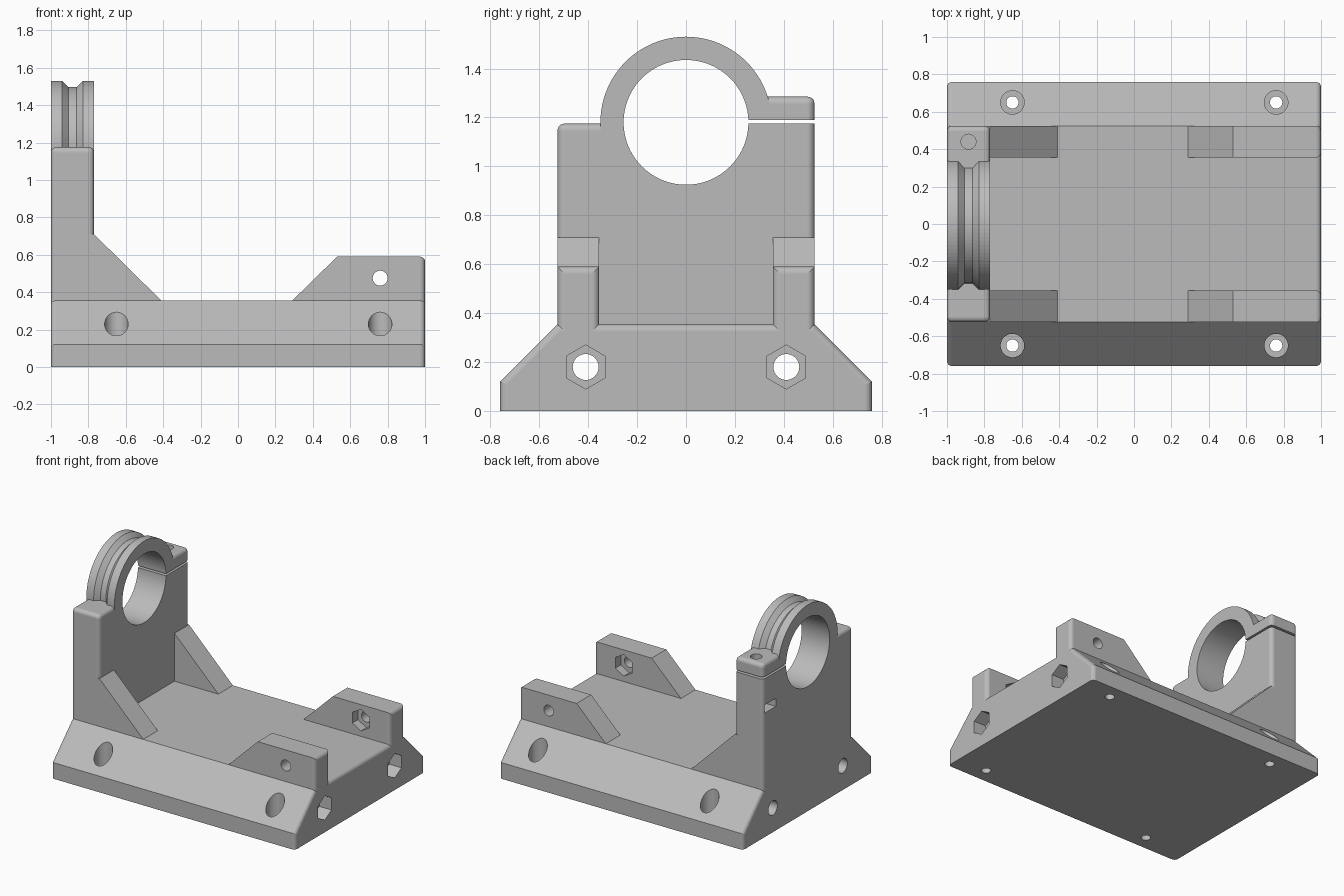
import bpy, bmesh, math

cube = bpy.data.objects.get("Cube")
if cube:
    bpy.data.objects.remove(cube, do_unlink=True)

grey = bpy.data.materials.new("matte_grey")
grey.use_nodes = True
colour = (0.5, 0.5, 0.5, 1)
grey.diffuse_color = colour
grey.node_tree.nodes["Principled BSDF"].inputs["Base Color"].default_value = colour


def finish(name, bm):
    bmesh.ops.recalc_face_normals(bm, faces=bm.faces)
    mesh = bpy.data.meshes.new(name)
    bm.to_mesh(mesh)
    bm.free()
    mesh.materials.append(grey)
    obj = bpy.data.objects.new(name, mesh)
    bpy.context.collection.objects.link(obj)
    return obj


def loft(name, loops, rounded=None, radius=0.028):
    """Skin matching loops of points, cap the ends, round the chosen edges."""
    bm = bmesh.new()
    rows = [[bm.verts.new(p) for p in loop] for loop in loops]
    count = len(rows[0])
    for a, b in zip(rows, rows[1:]):
        for i in range(count):
            j = (i + 1) % count
            bm.faces.new((a[i], a[j], b[j], b[i]))
    bm.faces.new(rows[0])
    bm.faces.new(rows[-1])
    bmesh.ops.recalc_face_normals(bm, faces=bm.faces)
    if rounded:
        edges = [e for e in bm.edges if rounded(e.verts[0].co, e.verts[1].co)]
        bmesh.ops.bevel(bm, geom=edges, offset=radius, offset_type='OFFSET',
                        segments=5, profile=0.5, affect='EDGES', clamp_overlap=True)
    return finish(name, bm)


def place(axis, t, a, b):
    return {'X': (t, a, b), 'Y': (a, t, b), 'Z': (a, b, t)}[axis]


def prism(name, axis, lo, hi, points, rounded=None):
    return loft(name, [[place(axis, t, a, b) for a, b in points] for t in (lo, hi)], rounded)


def rect(a0, a1, b0, b1):
    return [(a0, b0), (a1, b0), (a1, b1), (a0, b1)]


def ngon(n, a, b, r):
    turn = [math.pi / 2 + math.tau * i / n for i in range(n)]
    return [(a + r * math.cos(t), b + r * math.sin(t)) for t in turn]


def combine(target, tool, operation):
    mod = target.modifiers.new("combine", 'BOOLEAN')
    mod.operation = operation
    mod.solver = 'EXACT'
    mod.object = tool
    bpy.context.view_layer.objects.active = target
    bpy.ops.object.modifier_apply(modifier=mod.name)
    bpy.data.objects.remove(tool, do_unlink=True)


FOOT, DECK, SIDE, INNER, BURIED = 0.76, 0.355, 0.525, 0.355, 0.3
BACK, FRONT, BORE_Z = -1.0, -0.77, 1.18

# Base plate with sloped sides and rounded ends
half = [(FOOT, 0), (FOOT, 0.12), (SIDE, DECK)]
bracket = prism("clamp_bracket", 'X', -1, 1, half + [(-y, z) for y, z in reversed(half)],
                lambda p, q: p.x == q.x and p.z + q.z > 0.01)

# Upright wall, stepped up on one side for the clamp tab
wall = [(-SIDE, BURIED), (SIDE, BURIED), (SIDE, 1.285),
        (0.18, 1.285), (0.18, 1.175), (-SIDE, 1.175)]
parts = [prism("upright", 'X', BACK, FRONT, wall,
               lambda p, q: max(p.z, q.z) > BURIED + 0.01)]

# Clamp ring with a groove around its rim
rim = [(BACK, 0.35), (-0.94, 0.35), (-0.907, 0.317),
       (-0.863, 0.317), (-0.83, 0.35), (FRONT, 0.35)]
parts.append(loft("clamp_ring", [[(x, y, z) for y, z in ngon(96, 0, BORE_Z, r)]
                                 for x, r in rim]))

# Gussets behind the wall and ears at the far end, on both sides
gusset = [(-0.9, BURIED), (-0.41, BURIED), (-0.41, DECK), (FRONT, 0.71), (-0.9, 0.71)]
ear = [(0.29, BURIED), (1, BURIED), (1, 0.59), (0.53, 0.59), (0.29, DECK)]
for s in (-1, 1):
    parts.append(prism("gusset", 'Y', s * INNER, s * SIDE, gusset))
    parts.append(prism("ear", 'Y', s * INNER, s * SIDE, ear,
                       lambda p, q: p.x == q.x == 1 and max(p.z, q.z) > BURIED + 0.01))
for part in parts:
    combine(bracket, part, 'UNION')

# Bore, clamp slit, clamp screw hole and its nut slot
cuts = [
    prism("bore", 'X', -1.1, -0.7, ngon(96, 0, BORE_Z, 0.255)),
    prism("slit", 'X', -1.1, -0.7, rect(0.2, 0.6, 1.175, 1.19)),
    prism("clamp_screw", 'Z', 0.85, 1.4, ngon(32, -0.885, 0.44, 0.04)),
    prism("nut_slot", 'X', -1.1, -0.81, rect(0.375, 0.505, 0.92, 0.98)),
]
for s in (-1, 1):
    # Long rod holes with hexagonal pockets
    cuts.append(prism("rod_hole", 'X', -1.1, 1.1, ngon(48, s * 0.41, 0.18, 0.053)))
    cuts.append(prism("rod_nut", 'X', 0.9, 1.1, ngon(6, s * 0.41, 0.18, 0.09)))
    # Ear holes with hexagonal pockets on the inner faces
    cuts.append(prism("ear_hole", 'Y', s * 0.3, s * 0.6, ngon(32, 0.76, 0.475, 0.04)))
    cuts.append(prism("ear_nut", 'Y', s * 0.3, s * 0.42, ngon(6, 0.76, 0.475, 0.08)))
    # Counterbored mounting holes
    for x in (-0.65, 0.76):
        cuts.append(prism("mount_hole", 'Z', -0.1, 0.5, ngon(32, x, s * 0.65, 0.033)))
        cuts.append(prism("mount_head", 'Z', 0.1, 0.5, ngon(48, x, s * 0.65, 0.063)))
for cut in cuts:
    combine(bracket, cut, 'DIFFERENCE')
